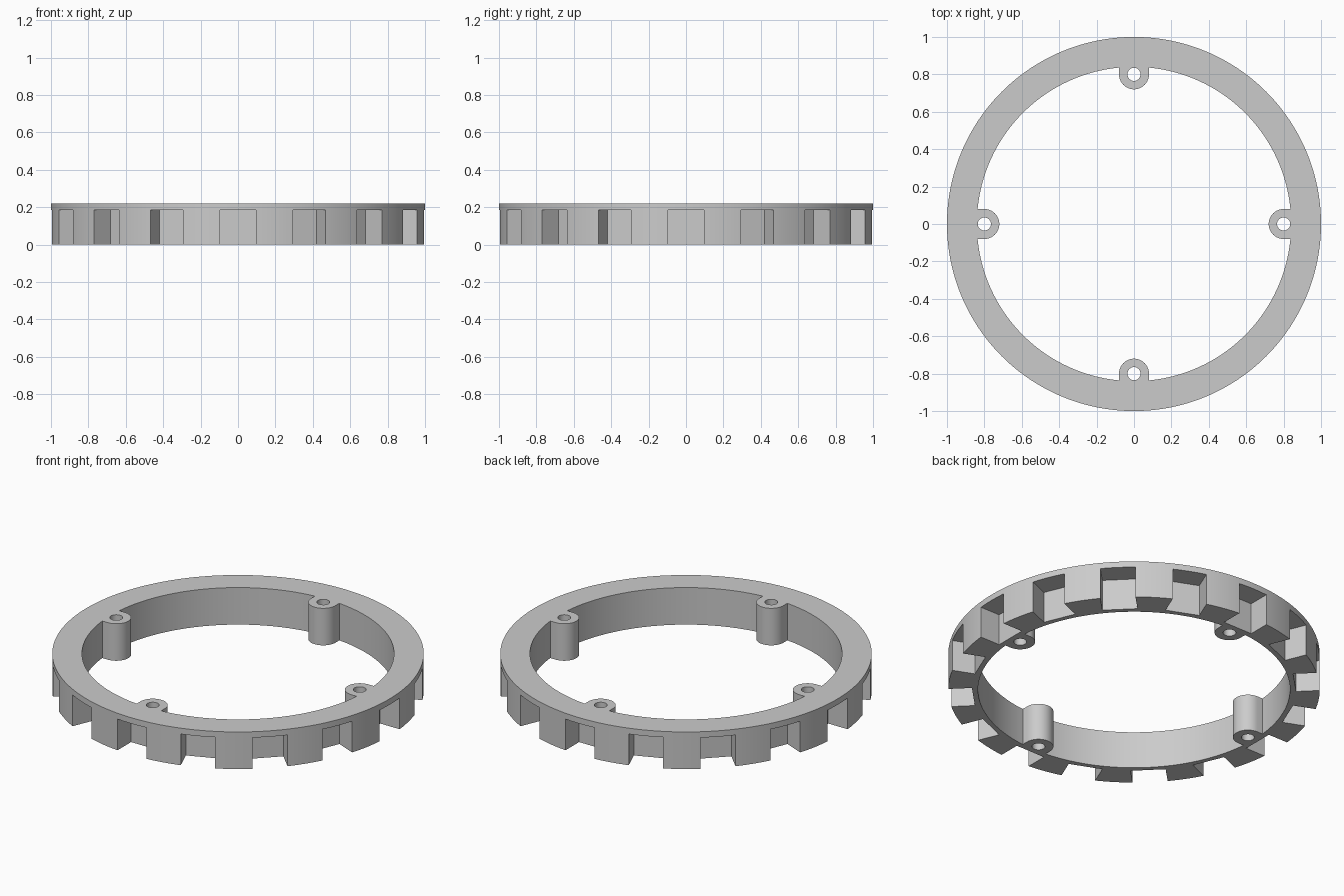
import bpy, bmesh
from math import sin, cos, pi, acos, asin, sqrt
from mathutils import Matrix

HEIGHT = 0.22
OUTER, INNER = 1.0, 0.84
BOSS_POS, BOSS_R, HOLE_R = 0.80, 0.08, 0.035
NOTCHES, NOTCH_HALF, NOTCH_FLOOR, NOTCH_TOP = 16, 0.095, 0.868, 0.185

cube = bpy.data.objects.get("Cube")
if cube:
    bpy.data.objects.remove(cube)

grey = bpy.data.materials.new("light grey")
grey.use_nodes = True
colour = (0.6, 0.6, 0.6, 1)
grey.diffuse_color = colour
grey.node_tree.nodes["Principled BSDF"].inputs["Base Color"].default_value = colour


def arc(cx, cy, r, start, end, steps):
    """Points along an arc, both ends included."""
    return [(cx + r * cos(start + (end - start) * i / steps),
             cy + r * sin(start + (end - start) * i / steps)) for i in range(steps + 1)]


def link(name, mesh):
    obj = bpy.data.objects.new(name, mesh)
    bpy.context.collection.objects.link(obj)
    return obj


# Plan outline: outer circle, inner edge with four round lugs, four screw holes
loops = [arc(0, 0, OUTER, 0, 2 * pi, 192)[:-1]]
inner_edge = []
half = asin(BOSS_R / INNER)
for k in range(4):
    a = k * pi / 2
    px, py = BOSS_POS * cos(a), BOSS_POS * sin(a)
    inner_edge += arc(px, py, BOSS_R, a + 1.5 * pi, a + pi / 2, 24)
    inner_edge += arc(0, 0, INNER, a + half, a + pi / 2 - half, 44)
    loops.append(arc(px, py, HOLE_R, 0, 2 * pi, 32)[:-1])
loops.append(inner_edge)

curve = bpy.data.curves.new("ring_outline", "CURVE")
curve.dimensions = "2D"
curve.fill_mode = "BOTH"
curve.extrude = HEIGHT / 2
for pts in loops:
    spline = curve.splines.new("POLY")
    spline.points.add(len(pts) - 1)
    for point, (x, y) in zip(spline.points, pts):
        point.co = (x, y, 0, 1)
    spline.use_cyclic_u = True

# Extruded outline turned into one closed mesh
outline = link("ring_outline", curve)
bpy.context.view_layer.update()
mesh = bpy.data.meshes.new_from_object(
    outline.evaluated_get(bpy.context.evaluated_depsgraph_get()))
bpy.data.objects.remove(outline)
bm = bmesh.new()
bm.from_mesh(mesh)
bmesh.ops.translate(bm, verts=bm.verts, vec=(0, 0, HEIGHT / 2))
bmesh.ops.remove_doubles(bm, verts=bm.verts, dist=0.0001)
bmesh.ops.recalc_face_normals(bm, faces=bm.faces)
bm.to_mesh(mesh)
bm.free()
mesh.materials.clear()
mesh.materials.append(grey)
ring = link("notched_ring", mesh)

# Square notches around the lower rim
bm = bmesh.new()
depth, tall = 0.3, NOTCH_TOP + 0.1
for k in range(NOTCHES):
    place = (Matrix.Rotation(2 * pi * k / NOTCHES, 4, "Z")
             @ Matrix.Translation((NOTCH_FLOOR + depth / 2, 0, NOTCH_TOP - tall / 2))
             @ Matrix.Diagonal((depth, 2 * NOTCH_HALF, tall, 1)))
    bmesh.ops.create_cube(bm, size=1, matrix=place)
cut_mesh = bpy.data.meshes.new("notch_cutter")
bm.to_mesh(cut_mesh)
bm.free()
cut_mesh.materials.append(grey)
cutter = link("notch_cutter", cut_mesh)

cut = ring.modifiers.new("notches", "BOOLEAN")
cut.operation = "DIFFERENCE"
cut.solver = "EXACT"
cut.object = cutter

bpy.ops.object.select_all(action="DESELECT")
bpy.context.view_layer.objects.active = ring
ring.select_set(True)
bpy.ops.object.modifier_apply(modifier=cut.name)
bpy.data.objects.remove(cutter)
bpy.ops.object.shade_smooth_by_angle(angle=pi / 6)
